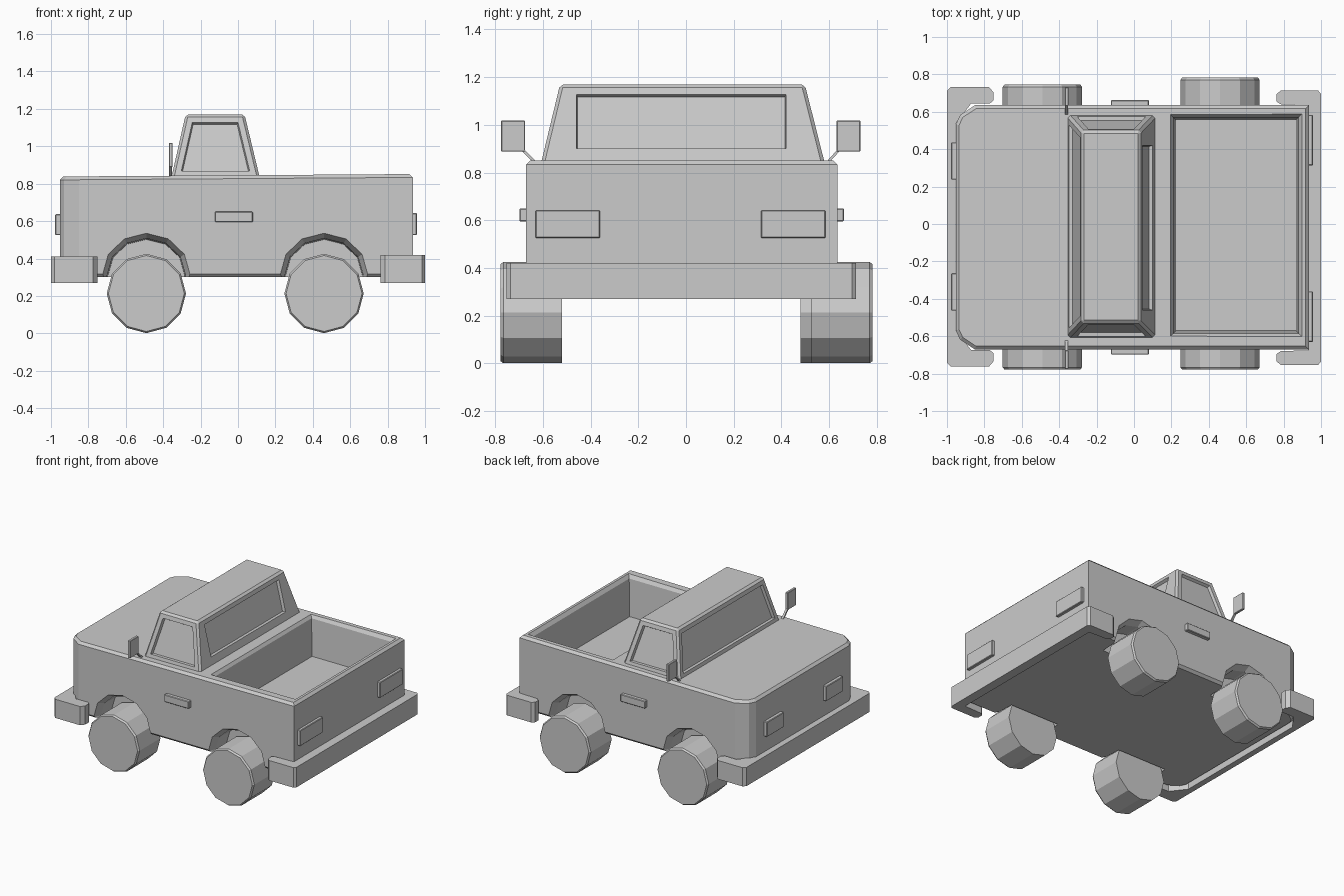
import bpy, bmesh, math
from mathutils import Vector

if "Cube" in bpy.data.objects:
    bpy.data.objects.remove(bpy.data.objects["Cube"])

YC = -0.018  # body centreline


def finish(name, bm):
    bmesh.ops.recalc_face_normals(bm, faces=bm.faces)
    me = bpy.data.meshes.new(name)
    bm.to_mesh(me)
    bm.free()
    ob = bpy.data.objects.new(name, me)
    bpy.context.collection.objects.link(ob)
    return ob


def loft_bm(rings):
    bm = bmesh.new()
    vs = [[bm.verts.new(p) for p in r] for r in rings]
    n = len(vs[0])
    for a, b in zip(vs, vs[1:]):
        for i in range(n):
            j = (i + 1) % n
            bm.faces.new((a[i], a[j], b[j], b[i]))
    bm.faces.new(vs[0])
    bm.faces.new(vs[-1])
    bmesh.ops.recalc_face_normals(bm, faces=bm.faces)
    return bm


def rect(x0, x1, y0, y1, z):
    return [(x0, y0, z), (x1, y0, z), (x1, y1, z), (x0, y1, z)]


def box(name, x0, x1, y0, y1, z0, z1, bevel=0.004):
    bm = loft_bm([rect(x0, x1, y0, y1, z0), rect(x0, x1, y0, y1, z1)])
    bmesh.ops.bevel(bm, geom=bm.edges[:], offset=bevel, segments=1, affect='EDGES')
    return finish(name, bm)


def plan_prism(half, yc, z0, z1):
    # half outline (y >= 0) mirrored across the centreline
    pts = half + [(x, -y) for x, y in reversed(half)]
    return loft_bm([[(x, y + yc, z) for x, y in pts] for z in (z0, z1)])


def cut(ob, cutter):
    m = ob.modifiers.new("cut", 'BOOLEAN')
    m.operation, m.solver, m.object = 'DIFFERENCE', 'EXACT', cutter
    bpy.context.view_layer.objects.active = ob
    bpy.ops.object.modifier_apply(modifier=m.name)
    bpy.data.objects.remove(cutter)


# Body shell with chamfered nose, slightly rising to the rear
bm = plan_prism([(0.935, 0.653), (-0.85, 0.653), (-0.93, 0.60), (-0.953, 0.55)], YC, 0.30, 0.845)
for v in bm.verts:
    if v.co.z > 0.5:
        v.co.z += 0.007 * v.co.x
caps = [e for e in bm.edges if abs(e.verts[0].co.z - e.verts[1].co.z) < 0.05]
bmesh.ops.bevel(bm, geom=caps, offset=0.018, segments=1, affect='EDGES')
body = finish("body", bm)

# Cargo bed recess
bed = finish("bed_cutter", loft_bm([
    rect(0.225, 0.865, -0.57, 0.555, 0.55),
    rect(0.21, 0.88, -0.585, 0.57, 0.825),
    rect(0.18, 0.91, -0.615, 0.60, 0.87)]))
cut(body, bed)


# Wheel arches: tapered pockets
def arch_ring(cx, rx, rz, y):
    pts = [(cx + rx * math.cos(math.radians(a)), y, 0.31 + rz * math.sin(math.radians(a)))
           for a in range(0, 181, 30)]
    return [(cx + rx, y, 0.2)] + pts + [(cx - rx, y, 0.2)]


FRONT_X, REAR_X = -0.49, 0.46
for cx in (FRONT_X, REAR_X):
    for s in (-1, 1):
        side = YC + s * 0.653
        rings = [arch_ring(cx, 0.205, 0.192, side - s * 0.17),
                 arch_ring(cx, 0.21, 0.198, side - s * 0.05),
                 arch_ring(cx, 0.235, 0.225, side),
                 arch_ring(cx, 0.235, 0.225, side + s * 0.05)]
        cut(body, finish("arch_cutter", loft_bm(rings)))


# Twelve-sided wheels
def wheel(name, cx, y_in, y_out):
    s = 1 if y_out > y_in else -1
    rings = []
    for y, r in ((y_in, 0.212), (y_out - s * 0.012, 0.212), (y_out, 0.203)):
        rings.append([(cx + r * math.cos(k * math.pi / 6), y, 0.213 + r * math.sin(k * math.pi / 6))
                      for k in range(12)])
    finish(name, loft_bm(rings))


wheel("front_wheel_left", FRONT_X, -0.52, -0.778)
wheel("front_wheel_right", FRONT_X, 0.48, 0.745)
wheel("rear_wheel_left", REAR_X, -0.52, -0.778)
wheel("rear_wheel_right", REAR_X, 0.525, 0.782)

# Cab with bevelled edges and recessed windows
bm = loft_bm([rect(-0.355, 0.115, -0.608, 0.582, 0.838),
              rect(-0.28, 0.035, -0.528, 0.498, 1.17)])
edges = [e for e in bm.edges if max(v.co.z for v in e.verts) > 1.0]
bmesh.ops.bevel(bm, geom=edges, offset=0.014, segments=1, affect='EDGES')
bm.normal_update()
sides = [f for f in bm.faces if f.calc_area() > 0.08 and abs(f.normal.z) < 0.6]
bmesh.ops.inset_individual(bm, faces=sides, thickness=0.03, use_even_offset=True)
for f in sides:
    if f.normal.x > 0.7:  # rear window is a plain rectangle
        for v in f.verts:
            v.co.y = -0.02 + math.copysign(0.44, v.co.y)
            if v.co.z < 1.0:
                t = 0.90 - v.co.z
                v.co.z += t
                v.co.x -= t * 0.08 / 0.332
bmesh.ops.inset_individual(bm, faces=sides, thickness=0.006, depth=-0.02, use_even_offset=True)
finish("cab", bm)

# Wrap-around bumpers
front_half = [(-0.955, 0.55), (-0.87, 0.66), (-0.77, 0.66), (-0.752, 0.675),
              (-0.752, 0.72), (-0.775, 0.747), (-0.98, 0.747), (-1.0, 0.727)]
rear_half = [(0.93, 0.655), (0.785, 0.66), (0.762, 0.675), (0.762, 0.715),
             (0.785, 0.733), (0.985, 0.733), (1.0, 0.715)]
finish("front_bumper", plan_prism(front_half, -0.015, 0.27, 0.41))
finish("rear_bumper", plan_prism(rear_half, -0.02, 0.27, 0.42))

# Lights, handles and mirrors on both sides
for s, side in ((-1, "left"), (1, "right")):
    y = -0.013 + s * 0.35
    box("headlight_" + side, -0.978, -0.94, y - 0.1, y + 0.1, 0.525, 0.637)
    y = -0.023 + s * 0.472
    box("tail_light_" + side, 0.92, 0.957, y - 0.135, y + 0.135, 0.525, 0.642)
    y = YC + s * 0.66
    box("door_handle_" + side, -0.123, 0.08, y - 0.02, y + 0.02, 0.595, 0.65)
    y = -0.022 + s * 0.703
    box("mirror_" + side, -0.37, -0.35, y - 0.05, y + 0.05, 0.888, 1.018, 0.003)
    base, tip = YC + s * 0.60, y - s * 0.04
    rings = [[(-0.36 + dx, yy, z + dz) for dx, dz in ((-.008, -.008), (.008, -.008), (.008, .008), (-.008, .008))]
             for yy, z in ((base, 0.83), (tip, 0.895))]
    finish("mirror_arm_" + side, loft_bm(rings))
